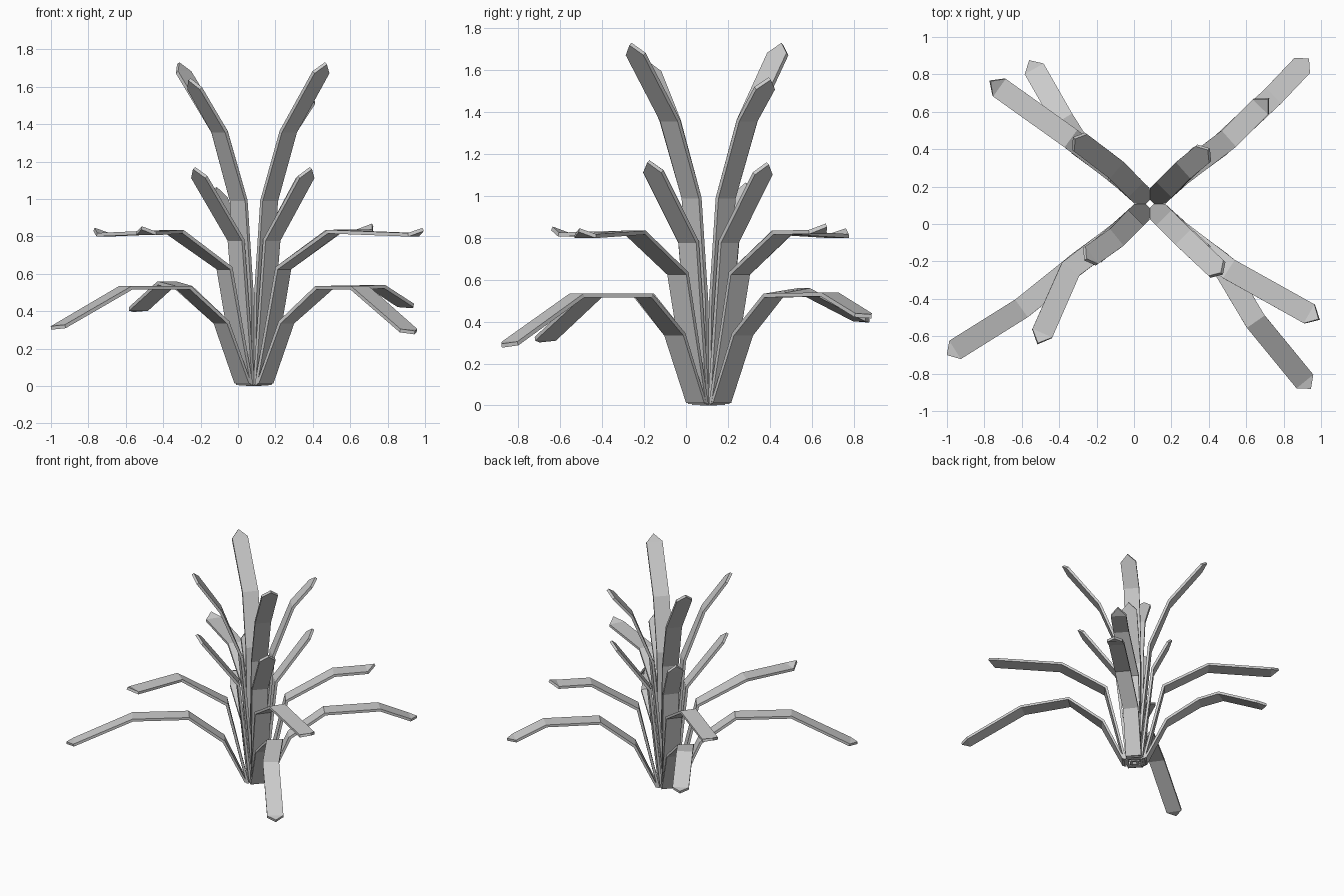
import bpy, bmesh, math
from mathutils import Vector

if "Cube" in bpy.data.objects:
    bpy.data.objects.remove(bpy.data.objects["Cube"])

CX, CY = 0.085, 0.108      # crown of the plant
W, T, TIP = 0.116, 0.019, 0.06   # leaf width, thickness, point length
QUAD = {"front_right": (1, -1), "back_right": (1, 1),
        "back_left": (-1, 1), "front_left": (-1, -1)}

def leaf(name, pts, foot, lift):
    """Folded strip through pts, narrowed at the foot, with a raised point."""
    pts = [Vector(p) for p in pts]
    d = (pts[-1] - pts[-2]).normalized()
    pts.insert(-1, pts[-1] - d * TIP)
    pts[-1].z += lift
    pts[-2].z -= lift * 0.2
    n = len(pts)
    dirs = [(pts[i + 1] - pts[i]).normalized() for i in range(n - 1)]
    bm = bmesh.new()
    rings = []
    for i, p in enumerate(pts):
        a, b = dirs[max(i - 1, 0)], dirs[min(i, n - 2)]
        t = (a + b).normalized()
        side = Vector((-t.y, t.x, 0)).normalized()
        up = t.cross(side).normalized() * (T / 2 / max(t.dot(b), 0.5))
        if i == 0:
            up = Vector((up.x, up.y, 0))
        h = side * (W / 2) * (foot if i == 0 else 1)
        if i == n - 1:
            rings.append([bm.verts.new(p - up), bm.verts.new(p + up)])
        else:
            rings.append([bm.verts.new(c) for c in
                          (p - h - up, p + h - up, p + h + up, p - h + up)])
    bm.faces.new(rings[0][::-1])
    for r, s in zip(rings[:-2], rings[1:-1]):
        for k in range(4):
            m = (k + 1) % 4
            bm.faces.new((r[k], r[m], s[m], s[k]))
    (a, b, c, e), (lo, hi) = rings[-2], rings[-1]
    bm.faces.new((a, b, lo))
    bm.faces.new((c, e, hi))
    bm.faces.new((b, c, hi, lo))
    bm.faces.new((e, a, lo, hi))
    bmesh.ops.recalc_face_normals(bm, faces=bm.faces)
    me = bpy.data.meshes.new(name)
    bm.to_mesh(me)
    bm.free()
    bpy.context.collection.objects.link(bpy.data.objects.new(name, me))

# Each tier: foot width, tip lift, inner profile (radius, height, plan angle),
# then the outer points of each leaf
TIERS = {
    "low_leaf": (1.0, 0.015, [(0.083, 0.012, 45), (0.237, 0.34, 43), (0.485, 0.525, 39.5)], {
        "front_right": [(0.65, -0.52, 0.525), (0.945, -0.88, 0.27)],
        "back_right": [(0.745, 0.685, 0.53), (0.935, 0.885, 0.41)],
        "back_left": [(-0.38, 0.56, 0.55), (-0.56, 0.875, 0.39)],
        "front_left": [(-0.6, -0.45, 0.525), (-1.0, -0.70, 0.295)]}),
    "middle_leaf": (1.0, 0.025, [(0.07, 0.006, 45), (0.215, 0.63, 43), (0.55, 0.825, 39.5)], {
        "front_right": [(0.99, -0.51, 0.812)],
        "back_right": [(0.72, 0.67, 0.835)],
        "back_left": [(-0.77, 0.765, 0.812)],
        "front_left": [(-0.515, -0.64, 0.82)]}),
    "upper_leaf": (0.85, 0, [(0.052, 0.003, 45), (0.135, 0.78, 45)], {
        "front_right": [(0.39, -0.18, 1.165)],
        "back_right": [(0.38, 0.39, 1.155)],
        "back_left": [(-0.12, 0.29, 1.06)],
        "front_left": [(-0.235, -0.18, 1.165)]}),
    "top_leaf": (0.4, 0, [(0.025, 0.0, 45), (0.07, 0.5, 45), (0.115, 0.99, 45), (0.26, 1.36, 45)], {
        "front_right": [(0.47, -0.265, 1.725)],
        "back_right": [(0.40, 0.40, 1.56)],
        "back_left": [(-0.32, 0.46, 1.725)],
        "front_left": [(-0.26, -0.19, 1.64)]}),
}

for tier, (foot, lift, profile, ends) in TIERS.items():
    for where, outer in ends.items():
        sx, sy = QUAD[where]
        inner = [(CX + sx * r * math.cos(math.radians(g)),
                  CY + sy * r * math.sin(math.radians(g)), z)
                 for r, z, g in profile]
        leaf(f"{tier}_{where}", inner + outer, foot, lift)
